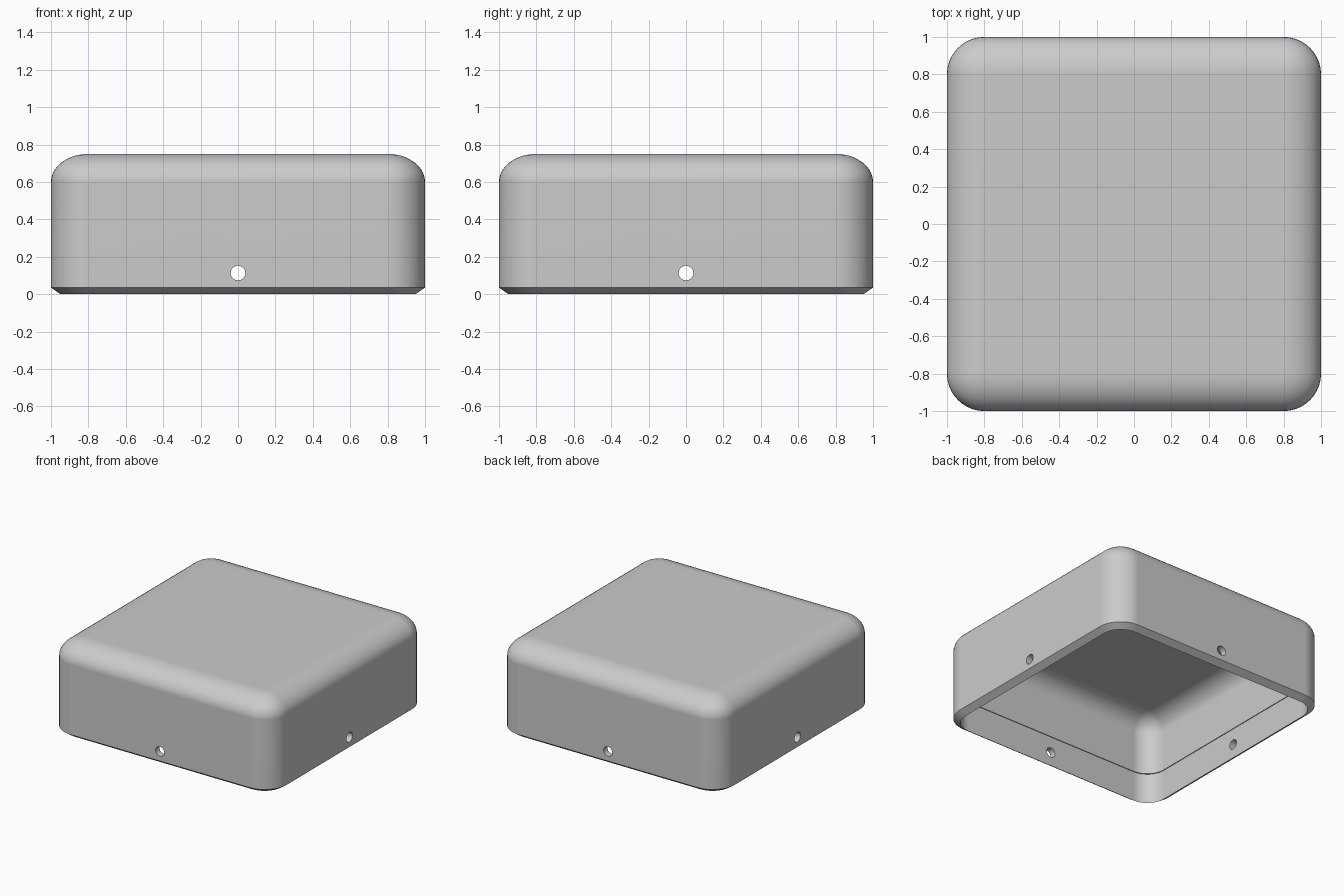
import bpy
import bmesh
from math import cos, sin, pi

default = bpy.data.objects.get("Cube")
if default:
    bpy.data.objects.remove(default, do_unlink=True)

STEPS = 10

grey = bpy.data.materials.new("plain grey")
grey.use_nodes = True
colour = (0.6, 0.6, 0.6, 1)
grey.diffuse_color = colour
grey.node_tree.nodes["Principled BSDF"].inputs["Base Color"].default_value = colour


def ring(bm, half, radius, z):
    """Rounded square outline at height z."""
    verts = []
    for corner, (sx, sy) in enumerate(((1, 1), (-1, 1), (-1, -1), (1, -1))):
        for i in range(STEPS + 1):
            a = (corner + i / STEPS) * pi / 2
            c = half - radius
            verts.append(bm.verts.new((sx * c + radius * cos(a),
                                       sy * c + radius * sin(a), z)))
    return verts


def dome(half, radius, z, height):
    """Ring sizes of a rounded shoulder, ending in a sharp-cornered flat."""
    sizes = []
    for i in range(STEPS + 1):
        t = i / STEPS * pi / 2
        r = radius * cos(t)
        sizes.append((half - radius + r, r, z + height * sin(t)))
    return sizes


# Shell section: ceiling down the inside, round the rim, up the outside
inside = [(0.95, 0.155, 0), (0.95, 0.155, 0.243), (0.944, 0.155, 0.243)]
inside += dome(0.944, 0.155, 0.565, 0.14)
outside = [(1, 0.2, 0.035)] + dome(1, 0.2, 0.6, 0.15)

bm = bmesh.new()
rings = [ring(bm, *size) for size in inside[::-1] + outside]
for low, high in zip(rings, rings[1:]):
    for i in range(len(low)):
        j = (i + 1) % len(low)
        bm.faces.new((low[i], low[j], high[j], high[i]))
bm.faces.new(rings[0])
bm.faces.new(rings[-1])
bmesh.ops.remove_doubles(bm, verts=bm.verts, dist=0.0001)
bmesh.ops.recalc_face_normals(bm, faces=bm.faces)
mesh = bpy.data.meshes.new("cap_shell")
bm.to_mesh(mesh)
bm.free()
mesh.materials.append(grey)
shell = bpy.data.objects.new("cap_shell", mesh)
bpy.context.collection.objects.link(shell)

# Screw holes in the middle of all four walls
for name, rotation in (("hole_cutter_x", (0, pi / 2, 0)),
                       ("hole_cutter_y", (pi / 2, 0, 0))):
    bpy.ops.mesh.primitive_cylinder_add(vertices=32, radius=0.039, depth=2.4,
                                        location=(0, 0, 0.113), rotation=rotation)
    cutter = bpy.context.object
    cutter.name = name
    cutter.data.materials.append(grey)
    cutter.hide_render = True
    bpy.ops.object.select_all(action="DESELECT")
    shell.select_set(True)
    bpy.context.view_layer.objects.active = shell
    cut = shell.modifiers.new("screw holes", "BOOLEAN")
    cut.operation = "DIFFERENCE"
    cut.solver = "EXACT"
    cut.object = cutter
    bpy.ops.object.modifier_apply(modifier=cut.name)
    bpy.data.objects.remove(cutter, do_unlink=True)

# Smooth shoulders with flat walls
bpy.ops.object.shade_smooth_by_angle(angle=pi / 6)
flat = shell.modifiers.new("flat walls", "WEIGHTED_NORMAL")
flat.keep_sharp = True
